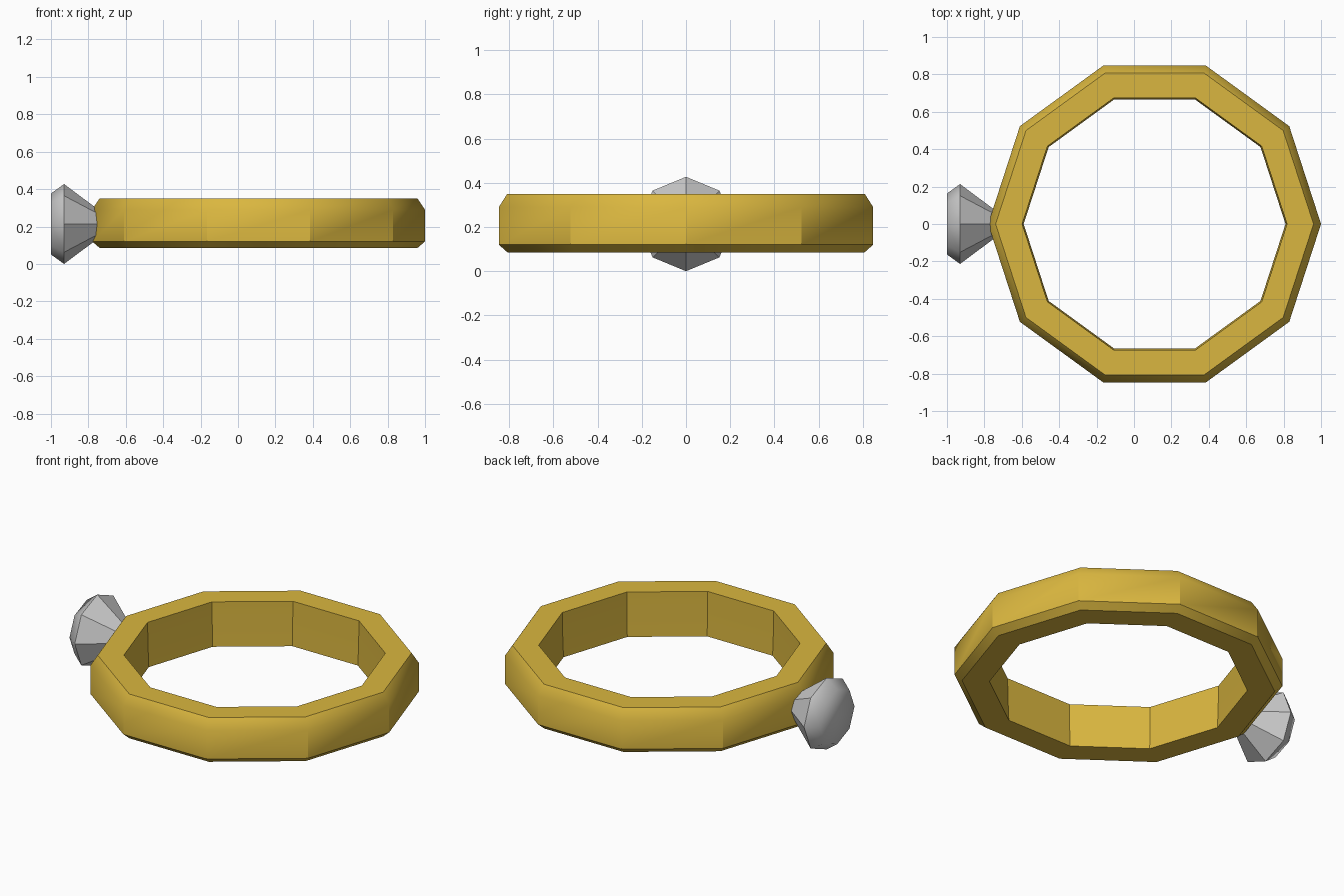
import bpy, bmesh
from math import sin, cos, tau, radians
from mathutils import Matrix

if "Cube" in bpy.data.objects:
    bpy.data.objects.remove(bpy.data.objects["Cube"])


def spin_profile(name, profile, sides, matrix, color=None, closed=False):
    """Low-poly lathe of (radius, height) points about local z."""
    bm = bmesh.new()
    rings = [[bm.verts.new((r * cos(tau * i / sides), r * sin(tau * i / sides), h))
              for i in range(sides)] for r, h in profile]
    pairs = list(zip(rings, rings[1:]))
    if closed:
        pairs.append((rings[-1], rings[0]))
    else:
        bm.faces.new(rings[0])
        bm.faces.new(rings[-1])
    for a, b in pairs:
        for i in range(sides):
            j = (i + 1) % sides
            bm.faces.new((a[i], a[j], b[j], b[i]))
    bmesh.ops.remove_doubles(bm, verts=bm.verts, dist=1e-5)
    bmesh.ops.recalc_face_normals(bm, faces=bm.faces)
    mesh = bpy.data.meshes.new(name)
    bm.to_mesh(mesh)
    bm.free()
    mesh.transform(matrix)
    obj = bpy.data.objects.new(name, mesh)
    bpy.context.collection.objects.link(obj)
    if color:
        mat = bpy.data.materials.new(name + "_colour")
        mat.diffuse_color = color
        mat.use_nodes = True
        mat.node_tree.nodes["Principled BSDF"].inputs["Base Color"].default_value = mat.diffuse_color
        mesh.materials.append(mat)
    return obj


# Gold band: ten-sided, chamfered outside, slightly tapered bore
band = spin_profile(
    "ring_band",
    [(0.89, 0.12), (0.89, 0.29), (0.85, 0.35), (0.708, 0.35),
     (0.705, 0.21), (0.700, 0.085), (0.849, 0.085)],
    10, Matrix.Translation((0.11, 0, 0)), (0.70, 0.47, 0.05, 1), closed=True)
band.select_set(True)
bpy.context.view_layer.objects.active = band
bpy.ops.object.shade_smooth_by_angle(angle=radians(34))

# Gem: octagonal stone pointing into the band, table facing -x
TABLE, GIRDLE, TIP, R = 1.0, 0.93, 0.645, 0.2135
gem = spin_profile(
    "gemstone", [(0.001, TIP), (R, GIRDLE), (0.163, TABLE)], 8,
    Matrix.Translation((0, 0, R)) @ Matrix.Rotation(radians(-90), 4, 'Y'))

# Soft crown, flat lower facets
for p in gem.data.polygons:
    p.use_smooth = p.center.x < -GIRDLE
